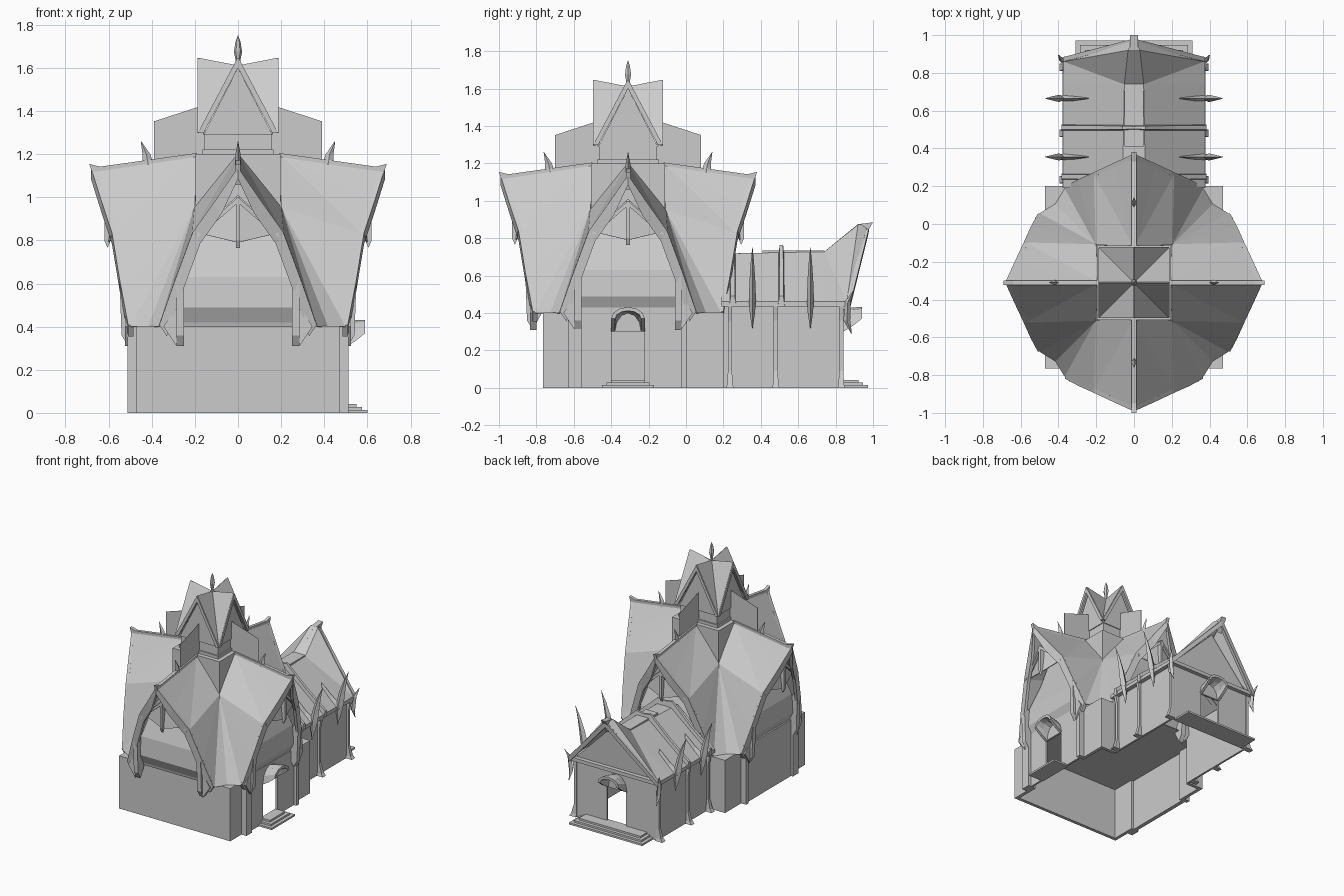
import bpy, bmesh
from math import sin, cos, pi

if "Cube" in bpy.data.objects:
    bpy.data.objects.remove(bpy.data.objects["Cube"])

CY = -0.31  # centre of the main hall


def mesh(name, verts, faces, sheet=0.0):
    me = bpy.data.meshes.new(name)
    me.from_pydata([tuple(v) for v in verts], [], faces)
    bm = bmesh.new()
    bm.from_mesh(me)
    bmesh.ops.recalc_face_normals(bm, faces=bm.faces)
    bm.to_mesh(me)
    bm.free()
    ob = bpy.data.objects.new(name, me)
    bpy.context.collection.objects.link(ob)
    if sheet:
        m = ob.modifiers.new("thickness", 'SOLIDIFY')
        m.thickness = sheet
        m.offset = 0
    return ob


def loft(name, rings, place=lambda *p: p):
    """Skin closed rings of points, capped at both ends."""
    n = len(rings[0])
    v = [place(*p) for r in rings for p in r]
    f = [(k*n + i, k*n + (i+1) % n, (k+1)*n + (i+1) % n, (k+1)*n + i)
         for k in range(len(rings)-1) for i in range(n)]
    f += [tuple(range(n)), tuple(range(len(v)-n, len(v)))]
    return mesh(name, v, f)


def box(name, x0, x1, y0, y1, z0, z1, place=lambda *p: p):
    return loft(name, [[(x0, y0, z), (x1, y0, z), (x1, y1, z), (x0, y1, z)]
                       for z in (z0, z1)], place)


def plate(name, pts, half, place):
    """Flat outline (r, z), thickened sideways by +-half."""
    return loft(name, [[(u, r, z) for r, z in pts] for u in (-half, half)], place)


def wing(k):
    """Local (sideways, outward, up) -> world for quarter turn k."""
    c, s = [(1, 0), (0, 1), (-1, 0), (0, -1)][k]
    return lambda u, r, z: (c*u + s*r, CY + s*u - c*r, z)


def flip(place):
    return lambda u, r, z: place(-u, r, z)


# ---- main hall walls (open below)
box("front_wall", -.47, .47, -.765, -.74, 0, .4)
for s in (-1, 1):
    box("rear_wall", s*.34, s*.47, .175, .2, 0, .4)
    for y0, y1 in ((-.74, -.6), (0, .175)):
        box("side_wall", s*.445, s*.47, y0, y1, 0, .4)
    for y0, y1 in ((-.63, -.56), (-.025, .005)):
        box("wall_pillar", s*.445, s*.512, y0, y1, 0, .42)
box("left_bay_wall", -.495, -.465, -.6, 0, 0, .43)
mesh("ceiling", [(-.47, -.765, .4), (.47, -.765, .4), (.47, .2, .4), (-.47, .2, .4)],
     [(0, 1, 2, 3)], .005)


# ---- doorway: wall with an opening, arched hood and steps
def doorway(name, place, a0, a1, hw, top, step_w, reach):
    box(name + "_wall_a", a0, -hw, -.015, 0, 0, top, place)
    box(name + "_wall_b", hw, a1, -.015, 0, 0, top, place)
    box(name + "_lintel", -hw, hw, -.015, 0, .30, top, place)
    for i, d in enumerate((reach, reach-.025, reach-.05)):
        box(name + "_step", -step_w+.025*i, step_w-.025*i, -.02, d, .014*i, .014*(i+1), place)
    rings = []
    for out, z, h in ((0, .30, .12), (.05, .33, .10), (.10, .37, .062)):
        ring = []
        for rad, hh, order in ((.09, h, range(7)), (.07, h-.02, range(6, -1, -1))):
            ring += [(rad*cos(pi*i/6), out, z + hh*sin(pi*i/6)) for i in order]
        rings.append(ring)
    loft(name + "_hood", rings, place)


doorway("side_door", lambda a, o, z: (.49+o, CY+a, z), -.29, .31, .085, .43, .14, .11)
doorway("back_door", lambda a, o, z: (a, .84+o, z), -.345, .345, .08, .45, .31, .132)

# ---- four flared gable wings around the tower
VERGE = [(0, .67, 1.13), (.11, .62, .97), (.21, .573, .83), (.295, .535, .60), (.365, .497, .40)]
for k in range(4):
    P = wing(k)
    for Q in (P, flip(P)):
        pts = [(0, .19, 1.2)] + VERGE + [(.415, .415, .4), (.2, .2, .95)]
        mesh("roof_slope", [Q(*p) for p in pts],
             [(0, 1, 2), (0, 2, 3), (0, 3, 7), (7, 3, 4), (7, 4, 5), (7, 5, 6)], .006)
        # bargeboard follows the verge
        loft("bargeboard", [[(u, r-.012, z+.008), (u, r+.012, z+.008),
                             (max(u-.035, 0), r+.012, z-.045), (max(u-.035, 0), r-.012, z-.045)]
                            for u, r, z in VERGE], Q)
        # eave bracket
        loft("eave_bracket", [[(u, r, z) for r, z in
                               ((.45, .42), (.51, .31), (.54, .36), (.55, .63), (.51, .63))]
                              for u in (.25, .285)], Q)
        loft("bracket_foot", [[(u, r, z) for u, z in ((.285, .31), (.345, .40), (.285, .5))]
                              for r in (.49, .525)], Q)
        # gable strut
        loft("gable_strut", [[(u, r, z), (u, r+.02, z), (u, r+.02, z-.025), (u, r, z-.025)]
                             for u, r, z in ((0, .6, 1.0), (.19, .57, .835))], Q)
    # infill under the gable: undercut band, upright skirt, sloping skirt, upper panel
    prof = [(.25, .47, .40), (.25, .475, .42), (.25, .51, .49), (.25, .50, .63),
            (.205, .43, .83), (.02, .43, 1.12)]
    mesh("gable_infill", [P(s*u, r, z) for u, r, z in prof for s in (-1, 1)],
         [(2*i, 2*i+1, 2*i+3, 2*i+2) for i in range(5)], .006)
    mesh("gable_panel", [P(*p) for p in ((0, .575, 1.01), (-.19, .555, .835), (0, .60, .79), (.19, .555, .835))],
         [(0, 1, 2), (0, 2, 3)], .006)
    plate("gable_pendant", [(.585, 1.0), (.62, 1.0), (.62, .80), (.605, .765), (.59, .80)], .01, P)
    # ridge crest (thin), ridge beam and horns
    plate("ridge_crest", [(.15, 1.15), (.39, 1.14), (.39, 1.352), (.15, 1.43)], .001, P)
    plate("ridge_beam", [(.19, 1.18), (.19, 1.205), (.64, 1.142), (.69, 1.155), (.66, 1.06), (.64, 1.10)], .012, P)
    loft("ridge_horn", [[(0, r-a, z), (b, r, z), (0, r+a, z), (-b, r, z)] for r, z, a, b in
                        ((.415, 1.14, .028, .014), (.425, 1.20, .018, .012), (.45, 1.26, .001, .001))], P)

# ---- central tower, crossed top roof and finial
box("tower_body", -.197, .197, CY-.197, CY+.197, .85, 1.2)
box("tower_cornice", -.165, .165, CY-.165, CY+.165, 1.2, 1.222)
box("tower_neck", -.155, .155, CY-.155, CY+.155, 1.222, 1.30)
for k in range(4):
    P = wing(k)
    for Q in (P, flip(P)):
        mesh("top_roof", [Q(0, 0, 1.61), Q(0, .182, 1.645), Q(.182, .182, 1.3)], [(0, 1, 2)], .006)
        loft("top_bargeboard", [[(u, .172, z), (u, .187, z), (u-d, .187, z-e), (u-d, .172, z-e)]
                                for u, z, d, e in ((0, 1.645, 0, .045), (.184, 1.30, .024, .003))], Q)
    mesh("top_gable", [P(-.16, .16, 1.29), P(.16, .16, 1.29), P(0, .16, 1.6)], [(0, 1, 2)], .006)
loft("finial", [[(r*cos(pi*i/3), CY + r*sin(pi*i/3), z) for i in range(6)]
                for r, z in ((.012, 1.58), (.01, 1.63), (.019, 1.675), (.012, 1.72), (.001, 1.75))])

# ---- rear annex walls, beams and roof
for s in (-1, 1):
    F = lambda u, r, z, s=s: (s*u, r, z)
    box("annex_wall", .33, .345, .19, .84, 0, .45, F)
    box("annex_eave_beam", .335, .378, .19, .865, .435, .462, F)
    mesh("annex_roof", [F(*p) for p in (
        (.375, .19, .46), (.375, .74, .46), (.37, .86, .46), (0, .97, .87), (.03, .92, .87),
        (.05, .74, .725), (.06, .19, .715), (0, .19, .715), (0, .74, .725), (0, .92, .872))],
        [(0, 1, 5, 6), (1, 2, 5), (5, 2, 4), (4, 2, 3), (6, 5, 8, 7), (5, 4, 9, 8), (4, 3, 9)], .006)
    loft("annex_bargeboard", [[(u, y-.012, z+.005), (u, y+.012, z+.005), (u, y+.006, z-.04), (u, y-.018, z-.04)]
                              for u, y, z in ((0, .97, .865), (.38, .87, .46))], F)
    # posts with flared feet
    for y in (.235, .48, .83):
        loft("annex_post", [[(.335, y-w, z), (x, y-w, z), (x, y+w, z), (.335, y+w, z)]
                            for x, w, z in ((.395, .02, 0), (.38, .015, .02), (.36, .011, .09),
                                            (.36, .011, .36), (.375, .011, .44))], F)
    # roof ribs
    for y in (.25, .51):
        loft("roof_rib", [[(x, y-w, z), (x, y+w, z), (x, y+w*.6, z+h), (x, y-w*.6, z+h)]
                          for x, z, h, w in ((.0, .72, .035, .012), (.06, .715, .05, .015),
                                             (.22, .57, .05, .018), (.385, .44, .05, .018))], F)
    # outward curving horns, widest at the eave
    for y in (.355, .665):
        spine = [(.375, .32, .002, .002), (.385, .40, .02, .014), (.395, .48, .032, .019),
                 (.415, .58, .024, .015), (.44, .67, .013, .009), (.47, .75, .001, .001)]
        loft("eave_horn", [[(x-a, y, z), (x, y-b, z), (x+a, y, z), (x, y+b, z)]
                           for x, z, a, b in spine], F)
        loft("horn_tail", [[(x, y-b, z), (x, y+b, z), (x, y, z+.035)]
                           for x, z, b in ((.24, .575, .002), (.33, .495, .015), (.40, .45, .015))], F)
    # corner bracket at the back
    loft("corner_horn", [[(x, y-w, z), (x+w, y, z), (x, y+w, z), (x-w, y, z)]
                         for x, y, z, w in ((.37, .885, .29, .002), (.37, .86, .36, .018),
                                            (.38, .865, .46, .016), (.40, .895, .52, .002))], F)
box("annex_back_beam", -.38, .38, .835, .87, .435, .462)
mesh("annex_gable", [(-.34, .835, .46), (.34, .835, .46), (0, .86, .80)], [(0, 1, 2)], .006)
box("annex_ridge_cap", -.05, .05, .41, .74, .722, .735)
plate("annex_ridge_tip", [(.74, .715), (.92, .875), (1.0, .885), (.975, .845), (.945, .78), (.92, .84)],
      .02, lambda u, r, z: (u, r, z))
